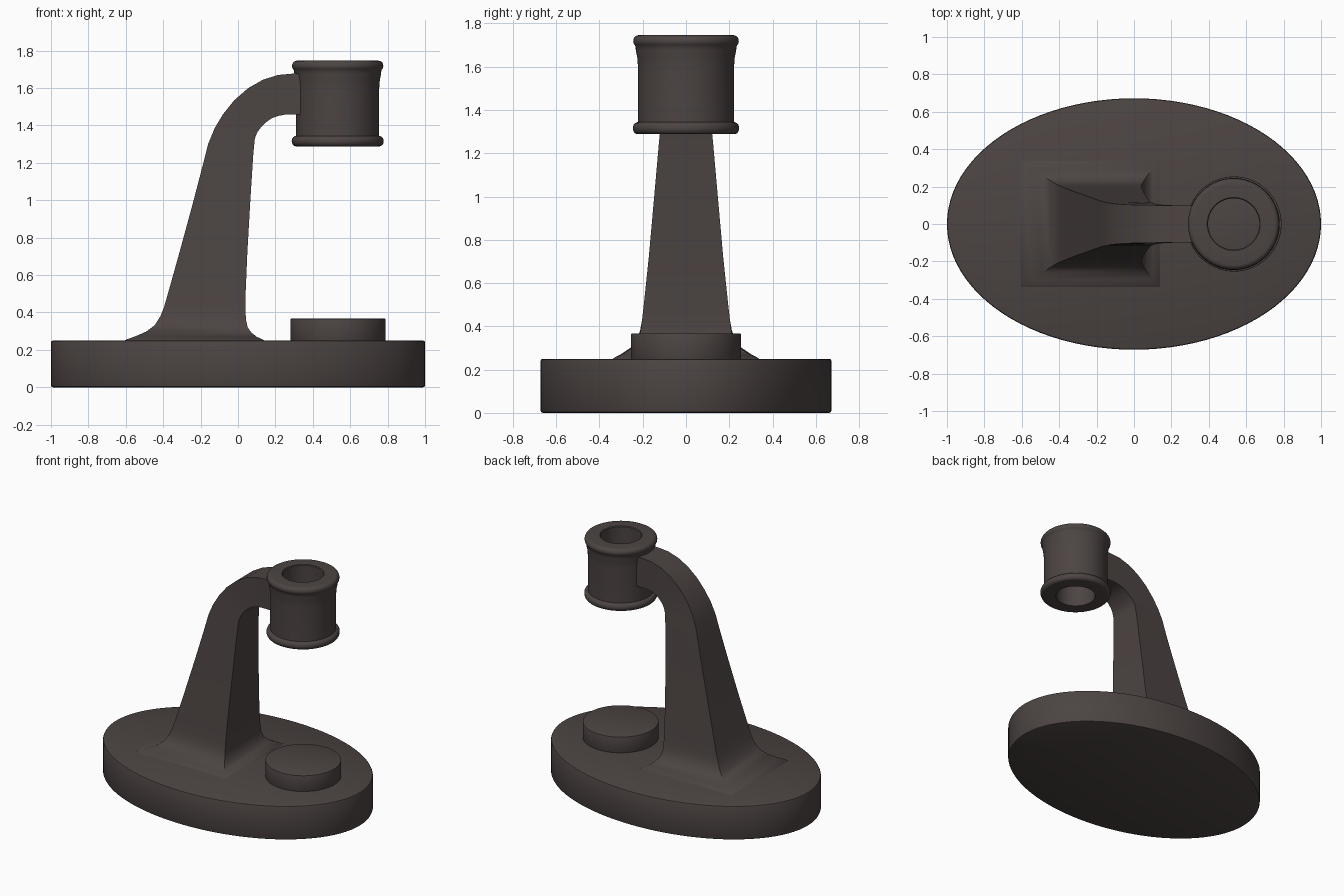
import bpy, bmesh, math

if "Cube" in bpy.data.objects:
    bpy.data.objects.remove(bpy.data.objects["Cube"])

mat = bpy.data.materials.new("dark warm grey")
mat.diffuse_color = (0.072, 0.058, 0.055, 1)
mat.use_nodes = True
mat.node_tree.nodes["Principled BSDF"].inputs["Base Color"].default_value = mat.diffuse_color


def finish(name, bm, angle=35):
    bmesh.ops.recalc_face_normals(bm, faces=bm.faces)
    me = bpy.data.meshes.new(name)
    bm.to_mesh(me)
    bm.free()
    ob = bpy.data.objects.new(name, me)
    bpy.context.collection.objects.link(ob)
    me.materials.append(mat)
    bpy.ops.object.select_all(action='DESELECT')
    ob.select_set(True)
    bpy.context.view_layer.objects.active = ob
    bpy.ops.object.shade_smooth_by_angle(angle=math.radians(angle))
    return ob


def loft(name, rings, closed=False, angle=35):
    """Skin a list of point rings; cap the ends, or close into a tube."""
    bm = bmesh.new()
    loops = [[bm.verts.new(p) for p in r] for r in rings]
    pairs = list(zip(loops, loops[1:]))
    if closed:
        pairs.append((loops[-1], loops[0]))
    n = len(loops[0])
    for a, b in pairs:
        for i in range(n):
            j = (i + 1) % n
            bm.faces.new((a[i], a[j], b[j], b[i]))
    if not closed:
        bm.faces.new(loops[0])
        bm.faces.new(loops[-1])
    return finish(name, bm, angle)


def ring(cx, rx, ry, z, n=96):
    return [(cx + rx * math.cos(2 * math.pi * i / n),
             ry * math.sin(2 * math.pi * i / n), z) for i in range(n)]


def disc(name, cx, rx, ry, z0, z1, b):
    prof = [(b, z0), (0.3 * b, z0 + 0.3 * b), (0, z0 + b),
            (0, z1 - b), (0.3 * b, z1 - 0.3 * b), (b, z1)]
    return loft(name, [ring(cx, rx - d, ry - d, z) for d, z in prof])


# Oval base plate and round pad under the head
disc("base", 0, 1.0, 0.672, 0, 0.25, 0.01)
disc("pad", 0.535, 0.254, 0.254, 0.24, 0.367, 0.004)

# Curved arm: back x,z / front x,z / half width, from flared foot to head
sections = [
    (-0.62, 0.24, 0.15, 0.24, 0.345),
    (-0.60, 0.254, 0.135, 0.254, 0.333),
    (-0.545, 0.274, 0.100, 0.270, 0.296),
    (-0.49, 0.298, 0.072, 0.292, 0.260),
    (-0.445, 0.332, 0.052, 0.320, 0.230),
    (-0.415, 0.380, 0.042, 0.365, 0.212),
    (-0.395, 0.430, 0.040, 0.430, 0.203),
    (-0.372, 0.510, 0.041, 0.510, 0.194),
    (-0.316, 0.710, 0.050, 0.720, 0.172),
    (-0.245, 0.970, 0.066, 1.000, 0.147),
    (-0.185, 1.200, 0.082, 1.250, 0.125),
    (-0.160, 1.300, 0.090, 1.330, 0.117),
    (-0.125, 1.385, 0.104, 1.365, 0.111),
    (-0.080, 1.460, 0.125, 1.392, 0.106),
    (-0.020, 1.535, 0.150, 1.417, 0.103),
    (0.055, 1.600, 0.180, 1.438, 0.101),
    (0.135, 1.645, 0.215, 1.451, 0.1),
    (0.215, 1.670, 0.255, 1.458, 0.1),
    (0.295, 1.677, 0.305, 1.458, 0.1),
    (0.355, 1.677, 0.355, 1.458, 0.1),
]
loft("arm", [[(bx, -w, bz), (fx, -w, fz), (fx, w, fz), (bx, w, bz)]
             for bx, bz, fx, fz, w in sections], angle=40)


# Hollow head with rounded rims
def bead(r, zc, h, inset, steps=10):
    return [(r - inset + inset * math.cos(t), zc + h * math.sin(t))
            for t in (math.pi * (k / steps - 0.5) for k in range(steps + 1))]


profile = [(0.137, 1.288)] + bead(0.246, 1.316, 0.028, 0.024)
profile += [(0.222, 1.346), (0.222, 1.600), (0.225, 1.640), (0.232, 1.675)]
profile += bead(0.244, 1.718, 0.028, 0.026)[2:]
profile += [(0.142, 1.746), (0.137, 1.741)]
loft("head", [ring(0.533, r, r, z) for r, z in profile], closed=True, angle=40)
